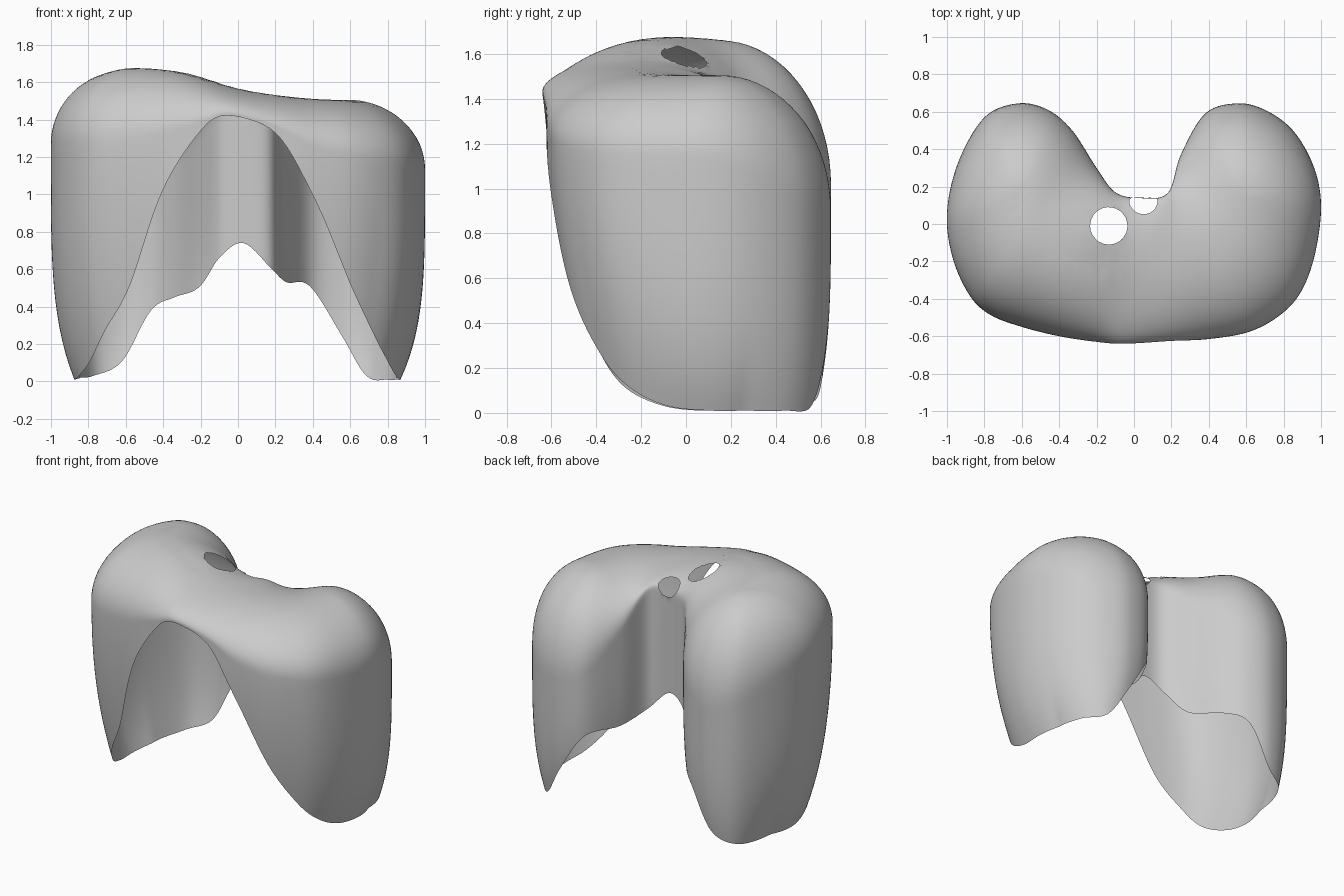
import bpy, bmesh, math
from mathutils import Vector

if "Cube" in bpy.data.objects:
    bpy.data.objects.remove(bpy.data.objects["Cube"])

# Outline stations: x, y, position along ridge (0 left..1 right), shoulder drop, rim height
STATIONS = [
    (-.05, -.64, .50, .13, 1.45), (.20, -.625, .60, .17, 1.33), (.40, -.615, .68, .25, 1.0),
    (.62, -.575, .75, .30, .54), (.79, -.48, .82, .33, .26), (.90, -.35, .88, .35, .11),
    (.97, -.15, .93, .37, .03), (1.0, .10, 1.0, .38, .01), (.96, .31, 1.0, .45, .01),
    (.85, .50, 1.0, .55, .01), (.70, .61, 1.0, .60, .03), (.55, .645, 1.0, .60, .25),
    (.38, .59, 1.0, .55, .51), (.25, .37, .90, .30, .53),
    (.18, .165, .62, .08, .60), (.03, .14, .50, .13, .74), (-.10, .17, .40, .20, .66),
    (-.20, .30, .22, .40, .50), (-.33, .50, .06, .52, .45), (-.46, .61, 0, .60, .38),
    (-.62, .645, 0, .65, .11), (-.80, .57, 0, .60, .03), (-.94, .33, 0, .48, .02),
    (-1.0, .06, 0, .40, .01), (-.97, -.18, .06, .40, .03),
    (-.88, -.38, .12, .40, .11), (-.77, -.485, .18, .40, .27), (-.60, -.55, .25, .38, .52),
    (-.40, -.60, .32, .33, 1.03), (-.20, -.63, .41, .23, 1.34)]
# Ridge line of the two domes
RIDGE = [(-.60, .15, 1.665), (-.54, -.05, 1.68), (-.30, -.18, 1.655), (0, -.23, 1.565),
         (.30, -.18, 1.52), (.52, -.05, 1.508), (.58, .15, 1.51)]
SUB, DOME, WALL = 7, 18, 18


def clamp(v):
    return min(max(v, 0), 1)


def spline(a, b, c, d, t):
    """Catmull-Rom blend of equal-length tuples."""
    return [.5 * (2 * q + (r - p) * t + (2 * p - 5 * q + 4 * r - s) * t * t
                  + (3 * q - p - 3 * r + s) * t ** 3) for p, q, r, s in zip(a, b, c, d)]


def ridge(s):
    n = len(RIDGE) - 1
    f = clamp(s) * n
    i = min(int(f), n - 1)
    pts = [RIDGE[min(max(i + k, 0), n)] for k in (-1, 0, 1, 2)]
    return Vector(spline(*pts, f - i))


def column(x, y, s, drop, rim):
    """Points from the ridge, over the shoulder and down to the free rim."""
    core, pts = ridge(s), [ridge(round(s * 24) / 24)]
    edge = Vector((x, y, 0))
    for i in range(1, DOME + 1):
        a = math.pi / 2 * i / DOME
        p = core.lerp(edge, math.sin(a))
        p.z = core.z - drop * (1 - math.cos(a))
        pts.append(p)
    top = core.z - drop
    rim = max(0, min(rim, top - .01))
    # The wall leans inwards towards a low rim, earlier at the front
    front = clamp(-y / .5)
    reach = .7 + .5 * front
    inset = (.32 + .03 * front - .2 * clamp((y - .3) / .3)) * max(0, 1 - rim / reach) ** 1.5
    power = 4 - 2.2 * front
    for j in range(1, WALL + 1):
        v = j / WALL
        p = edge.lerp(core, inset * v ** power)
        p.z = top + (rim - top) * v
        pts.append(p)
    return pts


def cut_hole(bm, centre, radius, flat):
    """Remove faces around a centre and round off the resulting edge."""
    def away(p):
        d = p - centre
        if flat:
            d.z = 0
        return d
    gone = [f for f in bm.faces if f.calc_center_median().z > 1.2
            and away(f.calc_center_median()).length < radius]
    ring = {v for f in gone for v in f.verts}
    bmesh.ops.delete(bm, geom=gone, context='FACES')
    for v in ring:
        if v.is_valid:
            d = away(v.co)
            v.co += d.normalized() * (radius - d.length)


# Domed muscle sheet
bm = bmesh.new()
n = len(STATIONS)
cols = []
for i in range(n):
    for k in range(SUB):
        quad = [STATIONS[(i + o) % n] for o in (-1, 0, 1, 2)]
        cols.append([bm.verts.new(p) for p in column(*spline(*quad, k / SUB))])
for a, b in zip(cols, cols[1:] + cols[:1]):
    for j in range(DOME + WALL):
        bm.faces.new((a[j], a[j + 1], b[j + 1], b[j]))
bmesh.ops.remove_doubles(bm, verts=bm.verts[:], dist=.0005)
# Relax the crown so the ridge blends smoothly
for _ in range(8):
    crown = [v for v in bm.verts if v.co.z > 1.3 and not v.is_boundary]
    bmesh.ops.smooth_vert(bm, verts=crown, factor=.5, use_axis_z=True)

# Two openings near the middle
cut_hole(bm, Vector((-.135, -.01, 1.6)), .1, True)
cut_hole(bm, Vector((.05, .12, 1.485)), .075, False)
bmesh.ops.recalc_face_normals(bm, faces=bm.faces[:])
if sum(f.normal.z * f.calc_area() for f in bm.faces) < 0:
    bmesh.ops.reverse_faces(bm, faces=bm.faces[:])
for f in bm.faces:
    f.smooth = True
mesh = bpy.data.meshes.new("domed_sheet")
bm.to_mesh(mesh)
bm.free()
obj = bpy.data.objects.new("domed_sheet", mesh)
bpy.context.collection.objects.link(obj)
